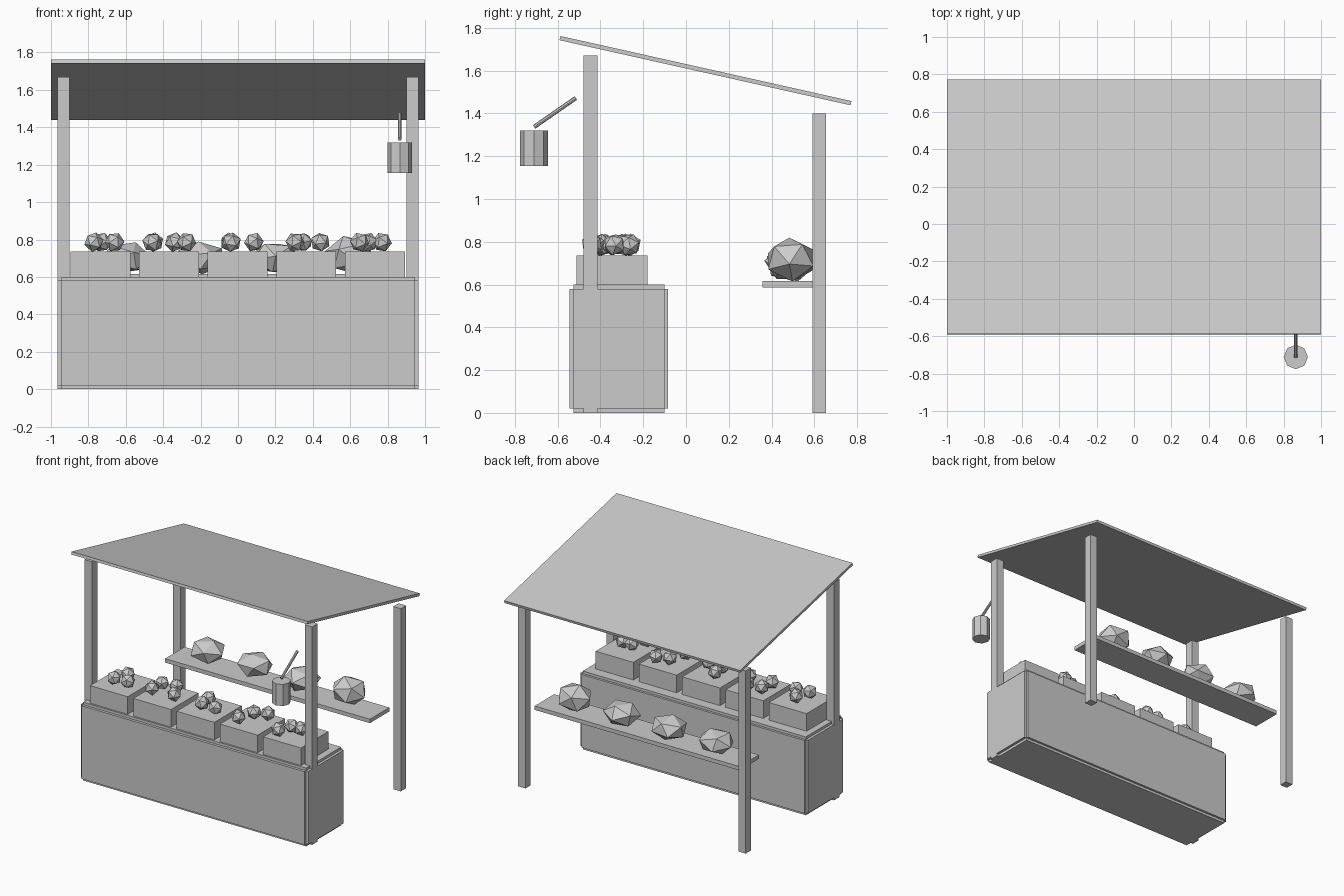
import bpy, bmesh, math, random
from mathutils import Vector, Euler

random.seed(4)
if "Cube" in bpy.data.objects:
    bpy.data.objects.remove(bpy.data.objects["Cube"], do_unlink=True)

# One plain grey
grey = bpy.data.materials.new("plain_grey")
grey.use_nodes = True
colour = (0.6, 0.6, 0.6, 1)
grey.diffuse_color = colour
grey.node_tree.nodes["Principled BSDF"].inputs["Base Color"].default_value = colour


def finish(name, bm):
    mesh = bpy.data.meshes.new(name)
    bm.to_mesh(mesh)
    bm.free()
    mesh.materials.append(grey)
    obj = bpy.data.objects.new(name, mesh)
    bpy.context.collection.objects.link(obj)
    return obj


def box(name, xs, ys, zs):
    bm = bmesh.new()
    bmesh.ops.create_cube(bm, size=1)
    for v in bm.verts:
        v.co = Vector([(a + b) / 2 + c * (b - a) for (a, b), c in zip((xs, ys, zs), v.co)])
    return finish(name, bm)


def cylinder(name, start, end, radius, sides):
    start, end = Vector(start), Vector(end)
    axis = end - start
    bm = bmesh.new()
    bmesh.ops.create_cone(bm, cap_ends=True, segments=sides, radius1=radius,
                          radius2=radius, depth=axis.length)
    obj = finish(name, bm)
    obj.location = (start + end) / 2
    obj.rotation_euler = axis.to_track_quat('Z', 'Y').to_euler()
    return obj


def lump(name, centre, radius, scale=(1, 1, 1)):
    # Faceted ball turned at random
    bm = bmesh.new()
    bmesh.ops.create_icosphere(bm, subdivisions=1, radius=radius)
    turn = Euler([random.uniform(0, math.tau) for _ in range(3)]).to_matrix()
    for v in bm.verts:
        v.co = turn @ v.co
        v.co = Vector([c * s for c, s in zip(v.co, scale)])
    obj = finish(name, bm)
    obj.location = centre
    return obj


# Counter: a core with raised panels on the front, back and ends
CORE_X, CORE_Y = (-0.945, 0.945), (-0.525, -0.1)
PANEL_Z = (0.02, 0.58)
box("counter_core", CORE_X, CORE_Y, (0, 0.6))
box("counter_long_panels", CORE_X, (-0.545, -0.083), PANEL_Z)
box("counter_end_panels", (-0.965, 0.965), CORE_Y, PANEL_Z)

# Posts
for side, sign in (("left", 1), ("right", -1)):
    xs = sorted((sign * 0.902, sign * 0.965))
    box("front_post_" + side, xs, (-0.48, -0.413), (0, 1.67))
    box("back_post_" + side, xs, (0.592, 0.655), (0, 1.4))

# Sloping roof
roof = box("roof", (-1, 1), (-0.697, 0.697), (-0.01, 0.01))
roof.location = (0, 0.091, 1.6)
roof.rotation_euler.x = -math.radians(12.6)

# Crates with produce on top
produce = [
    [(-0.66, -0.39), (-0.73, -0.29), (-0.77, -0.4)],
    [(-0.46, -0.385), (-0.45, -0.275), (-0.34, -0.26), (-0.275, -0.38)],
    [(0.085, -0.395), (-0.035, -0.387), (-0.045, -0.29)],
    [(0.305, -0.43), (0.347, -0.3), (0.44, -0.265)],
    [(0.65, -0.44), (0.695, -0.34), (0.77, -0.335)],
]
for i, spots in enumerate(produce):
    x = (i - 2) * 0.367 - 0.002
    box(f"crate_{i + 1}", (x - 0.16, x + 0.16), (-0.512, -0.18), (0.6, 0.735))
    for j, (px, py) in enumerate(spots):
        lump(f"small_fruit_{i + 1}_{j + 1}", (px, py, 0.786), 0.053)

# Back shelf with large produce
box("back_shelf", (-0.868, 0.868), (0.357, 0.592), (0.587, 0.617))
for i, x in enumerate((-0.6, -0.2, 0.2, 0.6)):
    tall = 1.0 if i == 3 else 0.85
    lump(f"large_fruit_{i + 1}", (x, 0.49, 0.617 + 0.1 * tall), 0.125, (1.1, 1, tall * 0.85))

# Hanging lantern and its arm
cylinder("lantern", (0.865, -0.711, 1.155), (0.865, -0.711, 1.32), 0.065, 8)
cylinder("lantern_arm", (0.865, -0.71, 1.337), (0.865, -0.515, 1.472), 0.01, 8)
